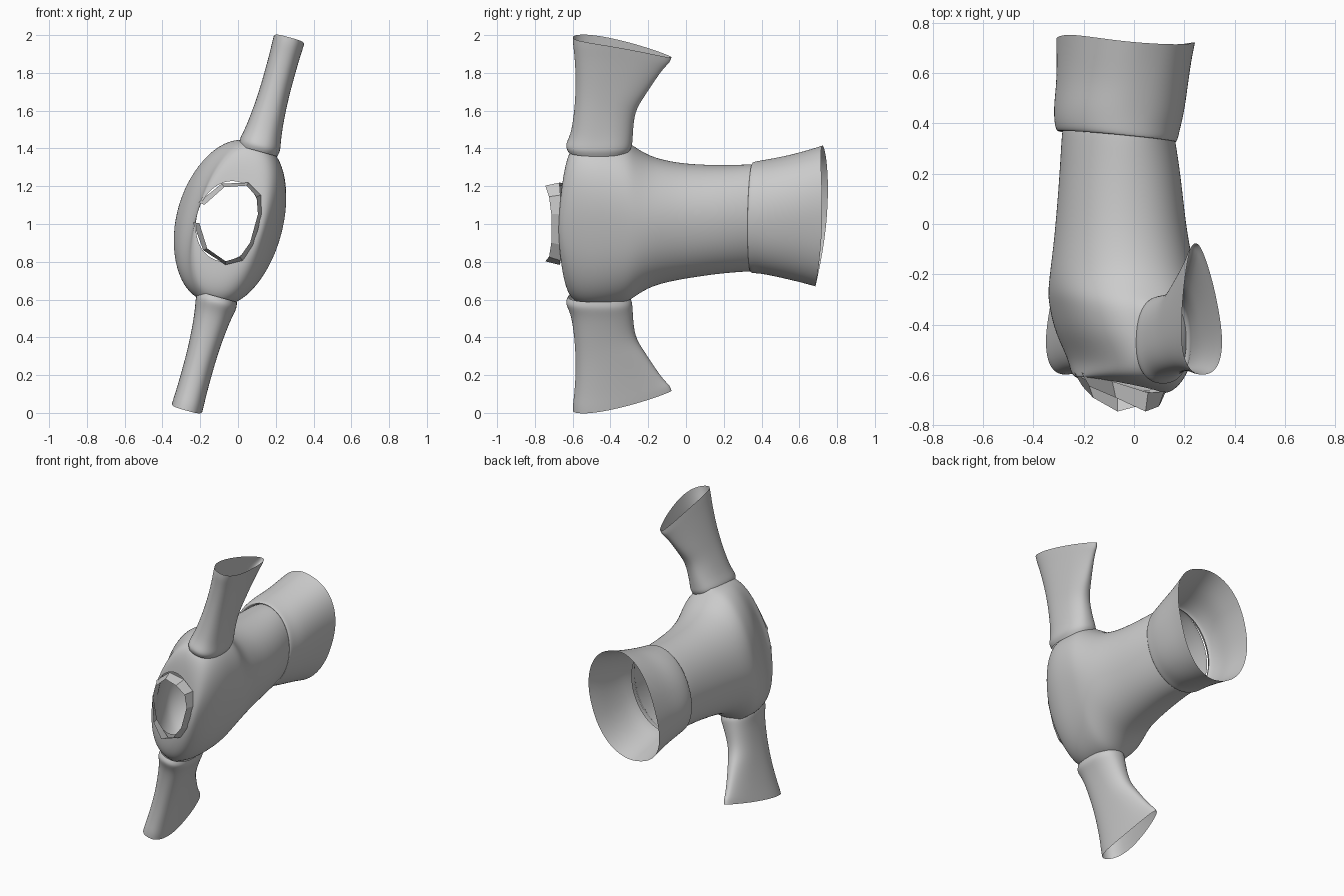
import bpy, bmesh, math
from mathutils import Vector

if "Cube" in bpy.data.objects:
    bpy.data.objects.remove(bpy.data.objects["Cube"])

TILT = math.atan2(0.27, 0.975)      # the garment leans about the y axis
C, S = math.cos(TILT), math.sin(TILT)


def world(v, y, u):
    """v = chest(-) to back(+), u = along the arms; both turned by TILT."""
    return Vector((v * C + u * S, y, 1 + u * C - v * S))


def spow(x, p):
    return math.copysign(abs(x) ** p, x)


def loft(name, rings, closed=True, smooth=True, drop=None):
    """Skin rings of (v, y, u) points into one open sheet."""
    bm = bmesh.new()
    rows = [[bm.verts.new(p) for p in r] for r in rings]
    n = len(rows[0])
    for a, b in zip(rows, rows[1:]):
        for i in range(n if closed else n - 1):
            j = (i + 1) % n
            bm.faces.new((a[i], a[j], b[j], b[i]))
    bmesh.ops.recalc_face_normals(bm, faces=bm.faces[:])
    if drop:
        bad = [f for f in bm.faces if drop(f.calc_center_median())]
        bmesh.ops.delete(bm, geom=bad, context='FACES')
    for v in bm.verts:
        v.co = world(*v.co)
    for f in bm.faces:
        f.smooth = smooth
    me = bpy.data.meshes.new(name)
    bm.to_mesh(me)
    bm.free()
    ob = bpy.data.objects.new(name, me)
    bpy.context.collection.objects.link(ob)
    if smooth:
        ob.modifiers.new("smooth", 'SUBSURF').levels = 2
        ob.modifiers["smooth"].render_levels = 2
    return ob


def body_ring(y, a, b, vc, shear=0, bow=0, lean=0, power=2.0, uc=0.0, n=40):
    """Oval across the body: a along the arms, b chest to back."""
    out = []
    for i in range(n):
        t = 2 * math.pi * i / n
        cu, sv = spow(math.cos(t), 2 / power), spow(math.sin(t), 2 / power)
        v = vc + b * sv
        out.append((v, y + shear * v + bow * (1 - cu * cu) + lean * cu, uc + a * cu))
    return out


def sleeve_ring(side, u, y0, y1, hv, taper=0, slope=0, n=28):
    """Teardrop across a sleeve, rounded at y0 and narrowed at y1."""
    out = []
    for i in range(n):
        t = 2 * math.pi * i / n
        c, s = spow(math.cos(t), .85), spow(math.sin(t), .85)
        k = (c + 1) / 2
        v = hv * s * (1 - taper * c) / (1 + 0.35 * taper)
        out.append((v, y0 + (y1 - y0) * k, side * (u - slope * k ** 1.5)))
    return out


# torso, from the waist seam to the neck opening
torso = [
    (.375, .285, .215, -.07, 0, 0, 0, 2, .015), (.35, .289, .219, -.07, 0, 0, 0, 2, .015),
    (.2, .287, .235, -.06, 0, 0, 0, 2.1, .01), (0, .305, .253, -.055, 0, 0, 0, 2.1),
    (-.12, .328, .27, -.05, 0, 0, 0, 2.1), (-.2, .355, .281, -.048, 0, 0, 0, 2.1),
    (-.27, .4, .283, -.046, 0, 0, 0, 2.2), (-.32, .437, .275, -.042, 0, 0, 0, 2.3),
    (-.42, .446, .255, -.034, 0, 0, 0, 2.4), (-.5, .446, .23, -.022, -.04, 0, 0, 2.4),
    (-.57, .438, .205, -.022, -.1, 0, 0, 2.3), (-.62, .4, .19, -.035, -.14, 0, 0, 2.2),
    (-.645, .31, .18, -.045, -.18), (-.652, .216, .166, -.056, -.2),
]
loft("torso", [body_ring(*r) for r in torso],
     drop=lambda c: abs(c.z) > .43 and -.57 < c.y < -.36 and abs(c.x) < .09)

# flared waistband with a small lip over the seam
band = [
    (.365, .282, .214, -.072, -.1, 0, 0, 2, .015),
    (.335, .291, .224, -.074, -.1, 0, 0, 2, .015),
    (.345, .299, .236, -.076, -.1, 0, 0, 2.1, .015),
    (.385, .302, .243, -.076, -.1, 0, 0, 2.1, .018),
    (.45, .312, .25, -.068, -.08, 0, 0, 2.2, .02),
    (.54, .332, .25, -.056, -.06, .01, .01, 2.2, .024),
    (.63, .355, .252, -.05, -.05, .02, .012, 2.3, .028),
    (.70, .377, .258, -.043, -.06, .032, .015, 2.3, .032),
]
loft("waistband", [body_ring(*r) for r in band])

# two sleeves with slanted open cuffs
sleeve = [
    (.4, -.625, -.3, .105), (.425, -.638, -.285, .112), (.45, -.632, -.283, .11),
    (.5, -.608, -.28, .1, .05), (.62, -.592, -.272, .088, .1),
    (.72, -.586, -.22, .084, .15, .02), (.82, -.585, -.17, .083, .25, .04),
    (.93, -.592, -.115, .084, .35, .07), (.985, -.6, -.085, .086, .42, .1),
    (1.025, -.6, -.075, .087, .45, .11),
]
for label, side in (("upper", 1), ("lower", -1)):
    loft(label + "_sleeve", [sleeve_ring(side, *r) for r in sleeve])

# faceted collar strip, left open at the chest
half = [(-.232, -.59, .055), (-.14, -.625, .183), (-.005, -.67, .226),
        (.075, -.665, .18), (.113, -.655, .085)]
base = half + [(v, y, -u) for v, y, u in reversed(half)]
rise = [.055, .065, .075, .06, .058]
rise += rise[::-1]
rim = [(-.035 + (v + .035) * .83, y - r, u * .92) for (v, y, u), r in zip(base, rise)]
loft("collar", [base, rim], closed=False, smooth=False)
